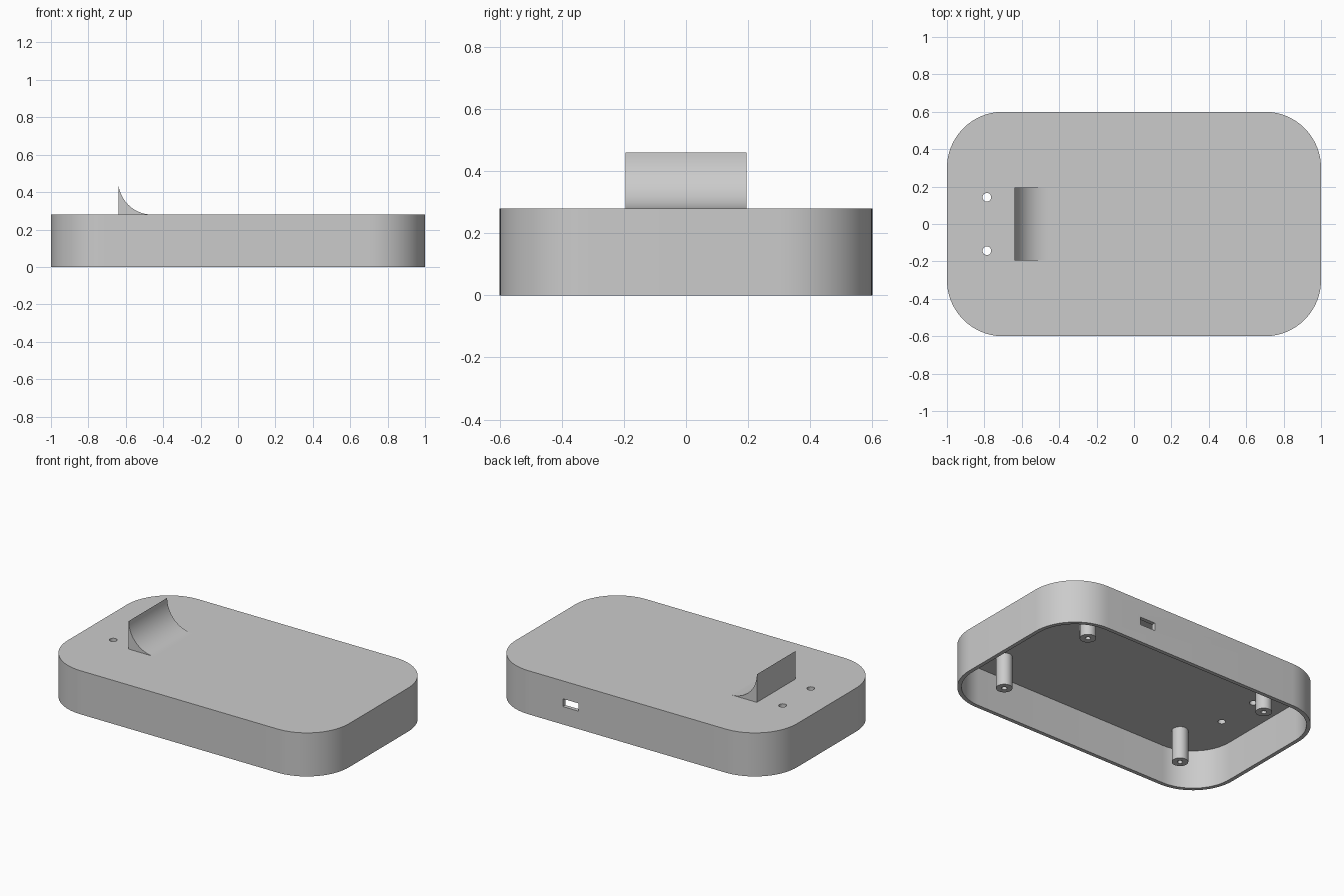
import bpy, bmesh, math
from mathutils import Vector

default = bpy.data.objects.get("Cube")
if default:
    bpy.data.objects.remove(default, do_unlink=True)

grey = bpy.data.materials.new("light_grey")
grey.use_nodes = True
grey.diffuse_color = (0.6, 0.6, 0.6, 1)
grey.node_tree.nodes["Principled BSDF"].inputs["Base Color"].default_value = (0.6, 0.6, 0.6, 1)

HEIGHT, WALL, ROOF = 0.28, 0.025, 0.03
CEILING = HEIGHT - ROOF


def arc(cx, cy, r, start, end, steps):
    """Points along an arc, angles in degrees."""
    angles = [math.radians(start + (end - start) * i / steps) for i in range(steps + 1)]
    return [(cx + r * math.cos(a), cy + r * math.sin(a)) for a in angles]


def rounded_rect(hx, hy, r):
    points = []
    for i, (sx, sy) in enumerate([(1, 1), (-1, 1), (-1, -1), (1, -1)]):
        points += arc(sx * (hx - r), sy * (hy - r), r, 90 * i, 90 * i + 90, 20)
    return points


def circle(x, y, r):
    return arc(x, y, r, 0, 360, 32)[:-1]


def prism(name, outline, low, high, along_y=False):
    """Extrude an outline along z, or an xz profile along y."""
    bm = bmesh.new()
    place = (lambda a, b: (a, low, b)) if along_y else (lambda a, b: (a, b, low))
    face = bm.faces.new([bm.verts.new(place(a, b)) for a, b in outline])
    depth = Vector((0, high - low, 0)) if along_y else Vector((0, 0, high - low))
    extruded = bmesh.ops.extrude_face_region(bm, geom=[face])["geom"]
    bmesh.ops.translate(bm, vec=depth,
                        verts=[g for g in extruded if isinstance(g, bmesh.types.BMVert)])
    # The starting cap is kept by the extrusion, so the solid is closed
    bmesh.ops.recalc_face_normals(bm, faces=bm.faces[:])
    mesh = bpy.data.meshes.new(name)
    bm.to_mesh(mesh)
    bm.free()
    mesh.materials.append(grey)
    obj = bpy.data.objects.new(name, mesh)
    bpy.context.collection.objects.link(obj)
    return obj


def select(obj):
    bpy.ops.object.select_all(action="DESELECT")
    obj.select_set(True)
    bpy.context.view_layer.objects.active = obj


def cut(obj, cutter):
    """Subtract a cutter and throw it away."""
    cutter.hide_render = True
    select(obj)
    mod = obj.modifiers.new("cut", "BOOLEAN")
    mod.operation, mod.solver, mod.object = "DIFFERENCE", "EXACT", cutter
    bpy.ops.object.modifier_apply(modifier=mod.name)
    bpy.data.objects.remove(cutter, do_unlink=True)


def smooth(obj):
    select(obj)
    bpy.ops.object.shade_smooth_by_angle(angle=math.radians(30))


# Case: open-bottomed rounded shell
case = prism("case_shell", rounded_rect(1, 0.6, 0.3), 0, HEIGHT)
cut(case, prism("cavity", rounded_rect(1 - WALL, 0.6 - WALL, 0.3 - WALL), -0.1, CEILING))

# Cable slot in the back wall and two holes through the roof
slot = [(0.345, 0.115), (0.455, 0.115), (0.455, 0.165), (0.345, 0.165)]
cut(case, prism("slot_cutter", slot, 0.5, 0.7, along_y=True))
for y in (-0.143, 0.143):
    cut(case, prism("hole_cutter", circle(-0.787, y, 0.023), 0.2, 0.4))
smooth(case)

# Curved rest on the roof: upright back, concave front
R = 0.18
profile = [(-0.64, HEIGHT - 0.01), (-0.64 + R, HEIGHT - 0.01)]
profile += arc(-0.64 + R, HEIGHT + R, R, 270, 180, 24)
smooth(prism("curved_rest", profile, -0.195, 0.195, along_y=True))

# Four screw posts with blind holes
for side, sx in (("left", 1), ("right", -1)):
    for end, sy in (("front", -1), ("back", 1)):
        x, y = sx * 0.668, sy * 0.379
        post = prism(f"screw_post_{end}_{side}", circle(x, y, 0.048), 0.04, CEILING + 0.005)
        cut(post, prism("screw_cutter", circle(x, y, 0.016), 0, CEILING - 0.02))
        smooth(post)
